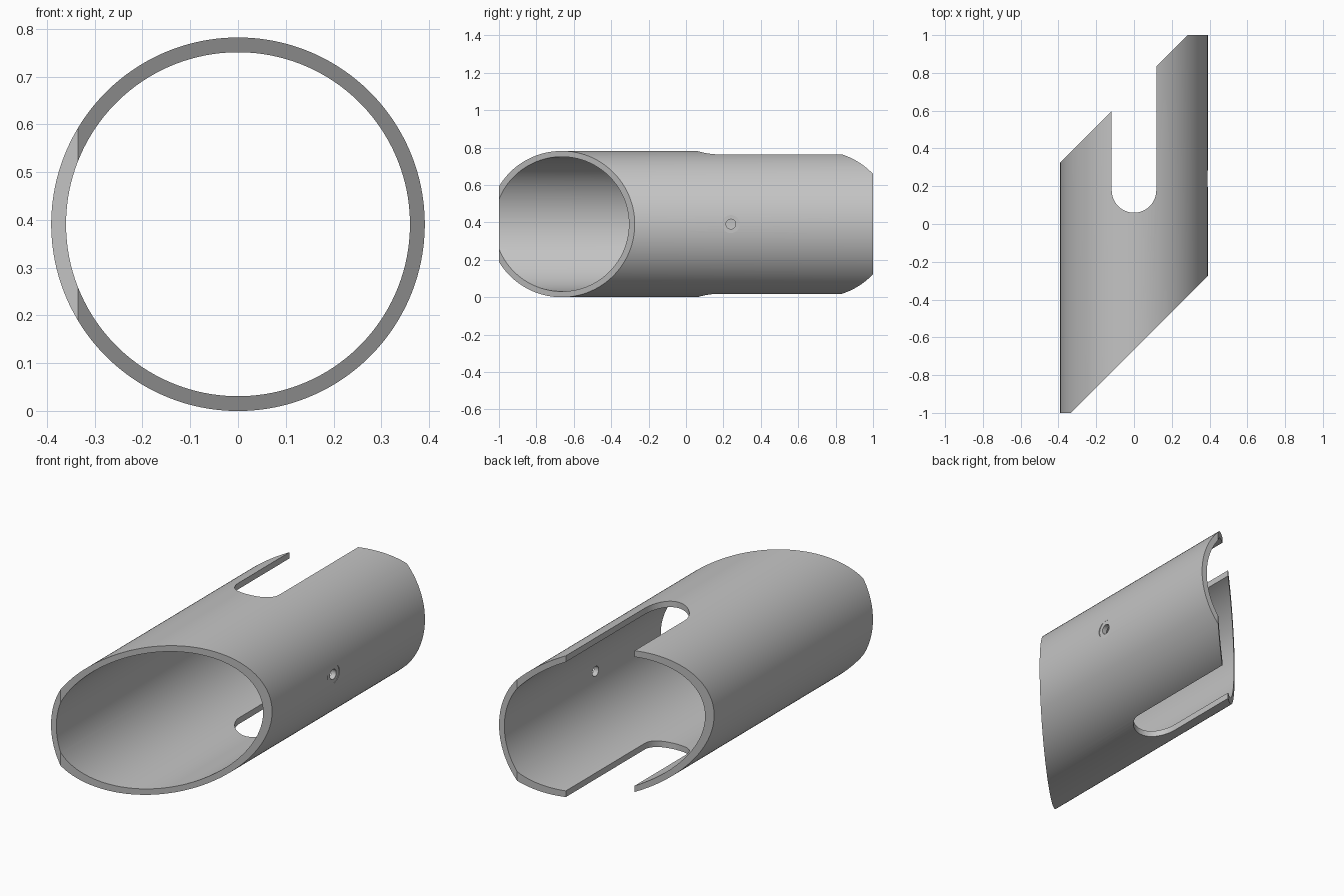
import bpy, bmesh
from math import sin, cos, pi

R_OUT, R_IN = 0.391, 0.36
MID_Z = R_OUT
SLOT_R, SLOT_Y = 0.118, 0.178
FRONT, BACK = -0.665, 0.715      # offsets of the two 45 degree end cuts
HOLE_Y = 0.24

cube = bpy.data.objects.get("Cube")
if cube:
    bpy.data.objects.remove(cube, do_unlink=True)

steel = bpy.data.materials.new("grey_metal")
steel.use_nodes = True
grey = (0.55, 0.55, 0.55, 1)
steel.diffuse_color = grey
steel.node_tree.nodes["Principled BSDF"].inputs["Base Color"].default_value = grey


def make_object(name, bm):
    bmesh.ops.recalc_face_normals(bm, faces=bm.faces)
    mesh = bpy.data.meshes.new(name)
    bm.to_mesh(mesh)
    bm.free()
    mesh.materials.append(steel)
    obj = bpy.data.objects.new(name, mesh)
    bpy.context.collection.objects.link(obj)
    return obj


def prism(name, points, offset):
    """Extrude a closed outline of 3D points along offset."""
    bm = bmesh.new()
    face = bm.faces.new([bm.verts.new(p) for p in points])
    grown = bmesh.ops.extrude_face_region(bm, geom=[face], use_keep_orig=True)
    moved = [v for v in grown["geom"] if isinstance(v, bmesh.types.BMVert)]
    bmesh.ops.translate(bm, verts=moved, vec=offset)
    return make_object(name, bm)


def ring(radius, count):
    return [(radius * cos(2 * pi * (i + 0.5) / count),
             radius * sin(2 * pi * (i + 0.5) / count)) for i in range(count)]


def make_tube(name, half_length, count):
    bm = bmesh.new()
    loops = [[bm.verts.new((x, y, z + MID_Z)) for x, z in ring(r, count)]
             for r, y in ((R_OUT, -half_length), (R_OUT, half_length),
                          (R_IN, half_length), (R_IN, -half_length))]
    for k in range(4):
        a, b = loops[k], loops[(k + 1) % 4]
        for i in range(count):
            j = (i + 1) % count
            bm.faces.new((a[i], a[j], b[j], b[i]))
    return make_object(name, bm)


def side_drill(name, radius, start_x):
    """Round cutter running outward along x."""
    outline = [(start_x, HOLE_Y + a, MID_Z + b) for a, b in ring(radius, 48)]
    return prism(name, outline, (0.5, 0, 0))


# Tube wall, longer than needed before trimming
tube = make_tube("slotted_tube", 1.2, 144)

# Plan outline: slanted ends, blunt tips and a round-ended slot at the back
side = 0.6
plan = [(-side, -1), (-1 - FRONT, -1), (side, side + FRONT), (side, 1),
        (1 - BACK, 1), (SLOT_R, SLOT_R + BACK)]
plan += [(SLOT_R * cos(pi * i / 32), SLOT_Y - SLOT_R * sin(pi * i / 32))
         for i in range(33)]
plan += [(-SLOT_R, BACK - SLOT_R), (-side, BACK - side)]
trim = prism("trim_outline", [(x, y, -0.2) for x, y in plan], (0, 0, 1.2))

# Spot face and through hole in one side wall
cutters = [(trim, "INTERSECT"),
           (side_drill("spot_face_cutter", 0.048, 0.387), "DIFFERENCE"),
           (side_drill("hole_cutter", 0.026, 0.2), "DIFFERENCE")]
for cutter, operation in cutters:
    cutter.hide_render = True
    mod = tube.modifiers.new(cutter.name, "BOOLEAN")
    mod.operation = operation
    mod.solver = "EXACT"
    mod.object = cutter

# Bake the cuts, drop the cutters and smooth the curved walls
for obj in bpy.context.selected_objects:
    obj.select_set(False)
graph = bpy.context.evaluated_depsgraph_get()
graph.update()
baked = bpy.data.meshes.new_from_object(tube.evaluated_get(graph))
tube.modifiers.clear()
tube.data = baked
baked.materials.clear()
baked.materials.append(steel)
for face in baked.polygons:
    face.material_index = 0
for cutter, _ in cutters:
    bpy.data.objects.remove(cutter, do_unlink=True)
tube.select_set(True)
bpy.context.view_layer.objects.active = tube
bpy.ops.object.shade_smooth_by_angle(angle=pi / 6)
